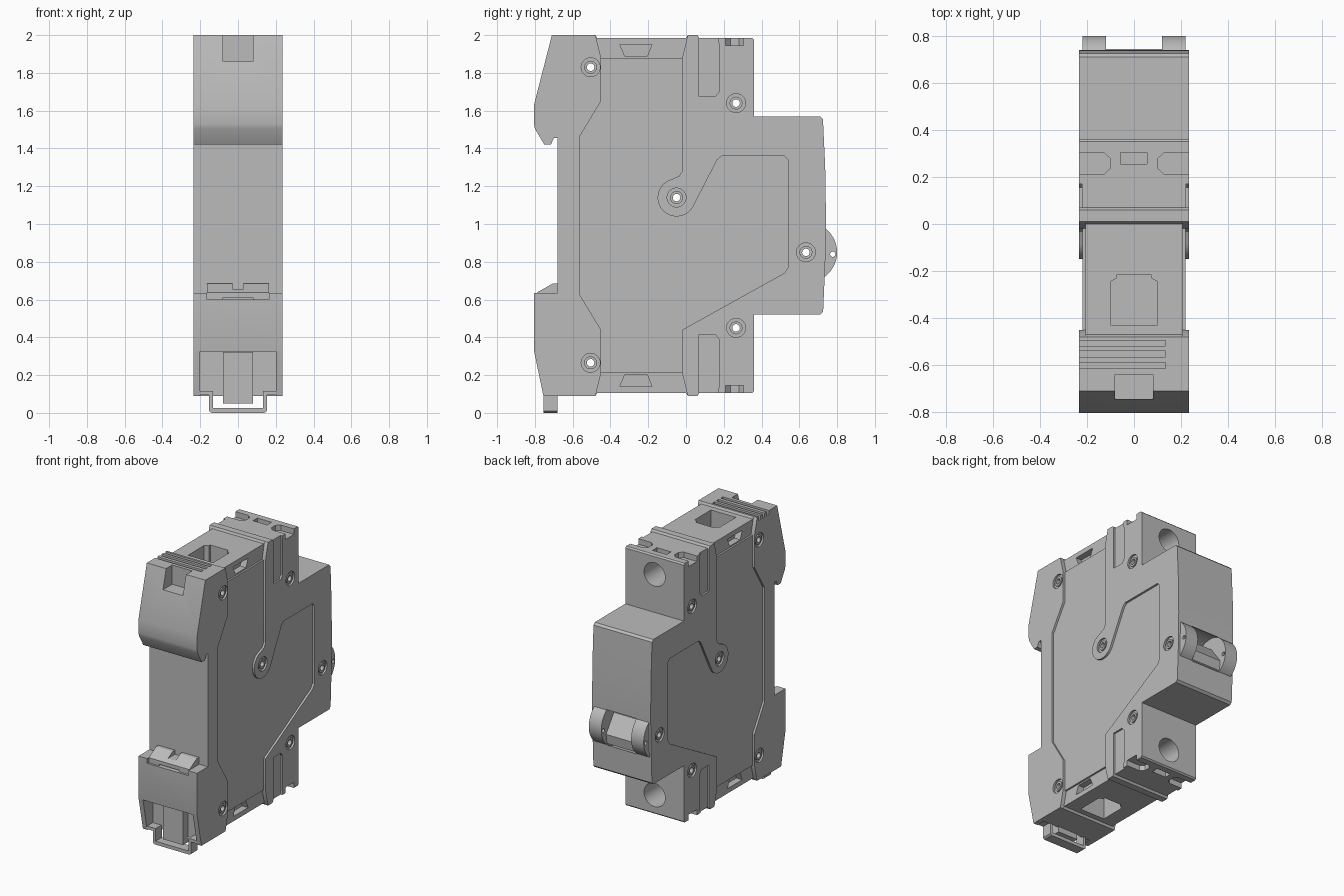
import bpy, bmesh
from math import cos, sin, radians

if "Cube" in bpy.data.objects:
    bpy.data.objects.remove(bpy.data.objects["Cube"])

grey = bpy.data.materials.new("housing grey")
grey.use_nodes = True
grey.diffuse_color = (0.5, 0.5, 0.5, 1)
grey.node_tree.nodes["Principled BSDF"].inputs["Base Color"].default_value = (0.5, 0.5, 0.5, 1)

W = 0.235                                   # half width of the housing


def arc(c, r, a=0, b=360, n=32):
    closed = abs(b - a) == 360
    steps = n if closed else n - 1
    return [(c[0] + r * cos(radians(a + (b - a) * i / steps)),
             c[1] + r * sin(radians(a + (b - a) * i / steps))) for i in range(n)]


def rect(a, b, c, d):
    return [(a, c), (b, c), (b, d), (a, d)]


def flip(pts):
    """Mirror a (y, z) outline about the mid height of the housing."""
    return [(y, 2.09 - z) for y, z in pts]


def both_sides(a, b):
    return [(a, b), (-b, -a)]


def prism(name, outlines, axis, spans):
    """Extrude every outline along an axis over every span."""
    place = {"x": lambda p, t: (t, p[0], p[1]),
             "y": lambda p, t: (p[0], t, p[1]),
             "z": lambda p, t: (p[0], p[1], t)}[axis]
    bm = bmesh.new()
    for pts in outlines:
        for lo, hi in spans:
            low = [bm.verts.new(place(p, lo)) for p in pts]
            top = [bm.verts.new(place(p, hi)) for p in pts]
            bm.faces.new(low)
            bm.faces.new(top)
            for i in range(len(pts)):
                j = (i + 1) % len(pts)
                bm.faces.new((low[i], low[j], top[j], top[i]))
    bmesh.ops.recalc_face_normals(bm, faces=bm.faces)
    mesh = bpy.data.meshes.new(name)
    bm.to_mesh(mesh)
    bm.free()
    obj = bpy.data.objects.new(name, mesh)
    bpy.context.collection.objects.link(obj)
    return obj


def cut(obj, outlines, axis, spans):
    cutter = prism("cutter", outlines, axis, spans)
    cutter.hide_render = True
    mod = obj.modifiers.new("cut", "BOOLEAN")
    mod.operation, mod.solver, mod.object = "DIFFERENCE", "EXACT", cutter
    bpy.context.view_layer.objects.active = obj
    bpy.ops.object.modifier_apply(modifier=mod.name)
    bpy.data.objects.remove(cutter)


# Housing silhouette
housing = prism("housing", [[
    (-0.71, 2), (-0.48, 2), (-0.47, 1.985), (0, 1.985), (0.01, 2), (0.06, 2),
    (0.07, 1.985), (0.35, 1.985), (0.36, 1.975), (0.36, 1.57), (0.71, 1.57),
    (0.725, 1.555), (0.737, 1.3), (0.741, 1.04), (0.737, 0.79), (0.726, 0.535),
    (0.71, 0.52), (0.36, 0.52), (0.36, 0.115), (0.35, 0.105), (0.07, 0.105),
    (0.06, 0.09), (0.01, 0.09), (0, 0.105), (-0.47, 0.105), (-0.48, 0.09),
    (-0.755, 0.09), (-0.805, 0.33), (-0.805, 0.635), (-0.68, 0.635),
    (-0.68, 1.455), (-0.7, 1.455), (-0.715, 1.42), (-0.75, 1.42),
    (-0.8, 1.505), (-0.805, 1.53), (-0.805, 1.63)]], "x", [(-W, W)])

# Sunken side panels that curl round the middle rivet
panel = [(-0.45, 1.9), (-0.45, 1.65), (-0.565, 1.46), (-0.565, 0.63), (-0.45, 0.44),
         (-0.45, 0.19), (-0.02, 0.19), (-0.02, 0.44), (0.52, 0.74), (0.54, 0.77),
         (0.54, 1.34), (0.52, 1.36), (0.19, 1.36), (0.165, 1.34)]
panel += arc((-0.05, 1.14), 0.1, 335, 105, 24) + [(-0.035, 1.255), (-0.02, 1.28), (-0.02, 1.9)]
cut(housing, [panel], "x", both_sides(0.22, 0.3))

# Deeper strips above and below the panels, with their wedge slots
strip = [(-0.484, 2.02), (-0.45, 1.88), (-0.02, 1.88), (0.014, 2.02)]
cut(housing, [strip, flip(strip)], "x", both_sides(0.207, 0.3))
wedge = [(-0.35, 1.95), (-0.18, 1.95), (-0.205, 1.89), (-0.325, 1.89)]
cut(housing, [wedge, flip(wedge)], "x", both_sides(0.16, 0.3))

# Side channels near the terminals
channel = [(0.07, 2.05), (0.07, 1.675), (0.155, 1.675), (0.175, 1.7), (0.175, 1.94), (0.165, 2.05)]
cut(housing, [channel, flip(channel)], "x", both_sides(0.222, 0.3))

# Pockets in the end faces
ends = [(1.945, 2.1), (0, 0.145)]
pocket = [(0.3, 0.21), (0.13, 0.21), (0.103, 0.235), (0.103, 0.28), (0.13, 0.305), (0.3, 0.305)]
cut(housing, [pocket, [(-x, y) for x, y in pocket], rect(-0.058, 0.055, 0.255, 0.305)], "z", ends)

# Terminal screw wells and cable holes
well = [(-0.1, -0.43), (0.1, -0.43), (0.1, -0.245), (0.072, -0.23),
        (0.072, -0.215), (-0.072, -0.215), (-0.072, -0.23), (-0.1, -0.245)]
cut(housing, [well], "z", [(1.72, 2.1), (0, 0.37)])
cut(housing, [arc((0, 1.845), 0.085), arc((0, 0.245), 0.085)], "y", [(0.12, 0.5)])

# Grip grooves and label notch at the upper front
cut(housing, [rect(-0.3, 0.135, y, y + 0.025) for y in (-0.615, -0.565, -0.52)],
    "z", [(1.97, 2.1)])
cut(housing, [rect(-0.08, 0.08, 1.86, 2.1)], "y", [(-0.9, -0.64)])

# Rail clip bay and latch notch at the lower front
cut(housing, [rect(-0.2, 0.2, 0, 0.325)], "y", [(-0.9, -0.69)])
cut(housing, [rect(-0.165, 0.165, 0.6, 0.66)], "y", [(-0.9, -0.685)])

# Lever opening
pivot = (0.64, 0.85)
cut(housing, [arc(pivot, 0.162, n=48)], "x", [(-0.12, 0.12)])

# Rivet seats and through holes
spots = [(-0.505, 1.83), (0.265, 1.64), (-0.05, 1.14), (0.635, 0.85), (0.265, 0.45), (-0.505, 0.265)]
cut(housing, [arc(p, 0.05) for p in spots], "x", both_sides(0.222, 0.3))
holes = [arc(p, 0.02, n=20) for p in spots]
cut(housing, holes, "x", [(-0.4, 0.4)])
rivets = prism("rivets", [arc(p, 0.034) for p in spots], "x", both_sides(0.21, 0.231))
cut(rivets, holes, "x", [(-0.4, 0.4)])

# Switch lever: two discs joined by a sloped grip
discs = prism("lever_discs", [arc(pivot, 0.16, n=48)], "x", both_sides(0.12, 0.22))
cut(discs, [arc((0.777, 0.84), 0.014, n=16), holes[3]], "x", [(-0.4, 0.4)])
grip = prism("lever_grip", [[(0.53, 0.76), (0.56, 0.92), (0.655, 0.925), (0.745, 0.80),
                             (0.735, 0.73), (0.68, 0.70), (0.6, 0.70)]], "x", [(-0.125, 0.125)])
cut(grip, [holes[3]], "x", [(-0.4, 0.4)])

# Rail clip: slider, pull loop and stepped latch
slider = prism("clip_slider", [rect(-0.08, 0.08, 0.05, 0.322)], "y", [(-0.745, -0.68)])
half = [(0.2, 0.095), (0.2, 0.117), (0.133, 0.117), (0.133, 0.025)]
outer = [(0.153, 0.01), (0.153, 0.095)]
loop = prism("clip_loop", [half + [(-x, z) for x, z in reversed(half)] +
                           [(-0.153, 0.095), (-0.153, 0.01), (-0.14, 0), (0.14, 0)] + outer],
             "y", [(-0.755, -0.68)])
latch = prism("clip_latch", [[(-0.79, 0.6), (-0.79, 0.637), (-0.705, 0.685), (-0.68, 0.685),
                              (-0.68, 0.6)]], "x", [(-0.163, 0.163)])
cut(latch, [rect(-0.03, 0.03, 0.655, 0.8), rect(-0.08, 0.08, 0.5, 0.61)], "y", [(-0.9, -0.6)])

# Shared finish
for obj in (housing, rivets, discs, grip, slider, loop, latch):
    obj.data.materials.clear()
    obj.data.materials.append(grey)
    bpy.ops.object.select_all(action="DESELECT")
    obj.select_set(True)
    bpy.context.view_layer.objects.active = obj
    bpy.ops.object.shade_smooth_by_angle(angle=radians(25))
